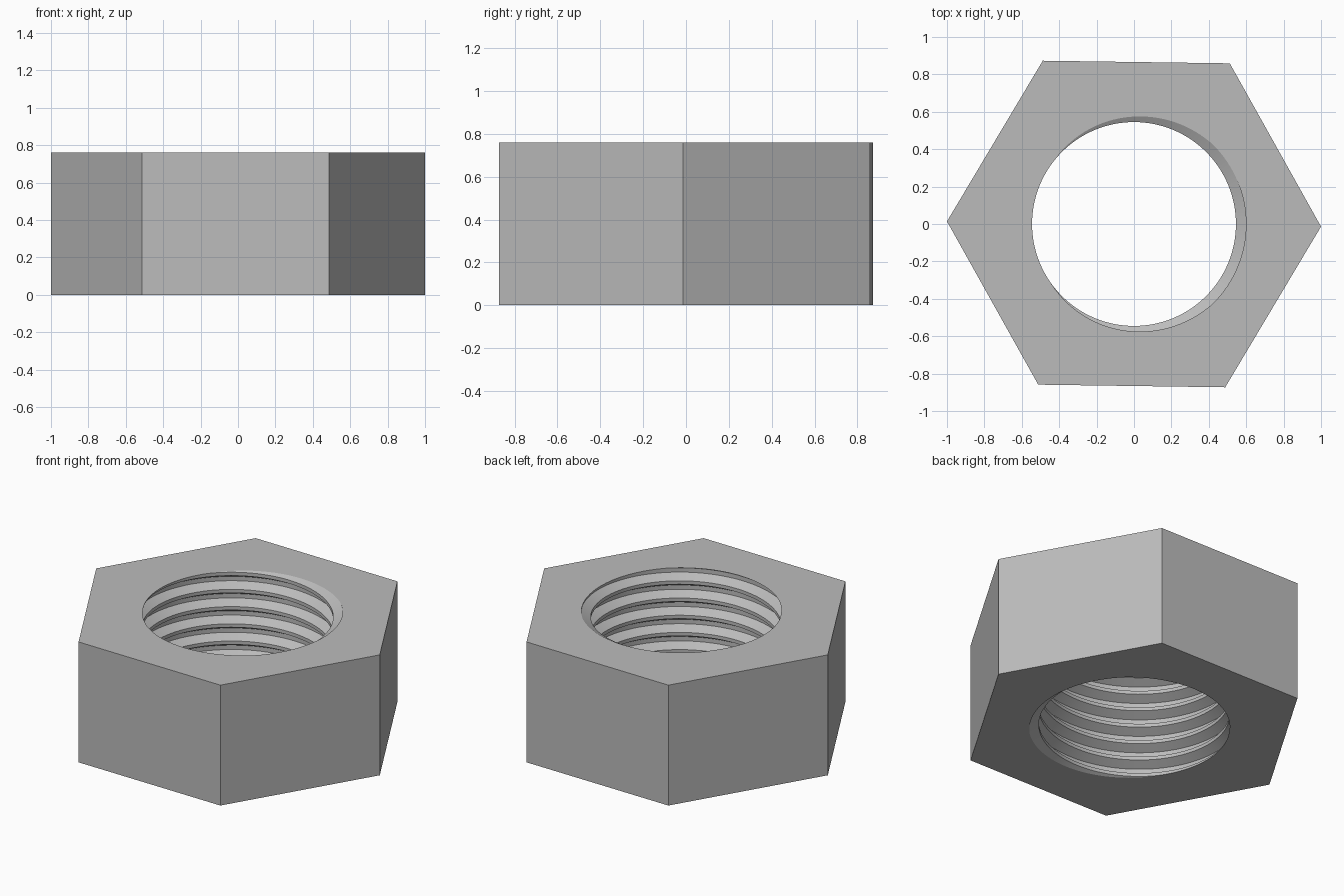
import bpy, bmesh
from math import sin, cos, tau, radians

cube = bpy.data.objects.get("Cube")
if cube:
    bpy.data.objects.remove(cube, do_unlink=True)

HEIGHT, TURNS, STEPS = 0.76, 7, 128
PITCH = HEIGHT / TURNS
MINOR, MAJOR = 0.545, 0.599
CREST, ROOT = 0.4, 0.125        # where the flank ends, in pitches from the root centre
TURN = radians(-0.8)            # slight rotation of the hexagon


def thread_radius(z, angle):
    """Radius of the threaded wall at a height and angle (right-handed)."""
    phase = (z / PITCH - angle / tau) % 1
    away = min(phase, 1 - phase)
    t = min(max((CREST - away) / (CREST - ROOT), 0), 1)
    return MINOR + (MAJOR - MINOR) * t


def thread_column(bm, angle):
    """Vertices up the wall at one angle, clipped to the nut's height."""
    column = []
    for k in range(-2, TURNS + 2):
        for f in (-CREST, -ROOT, ROOT, CREST):
            z = min(max(PITCH * (angle / tau + k + f), 0), HEIGHT)
            r = thread_radius(z, angle)
            column.append(bm.verts.new((r * cos(angle), r * sin(angle), z)))
    return column


bm = bmesh.new()

# Helical thread
columns = [thread_column(bm, tau * i / STEPS) for i in range(STEPS + 1)]
for a, b in zip(columns, columns[1:]):
    for i in range(len(a) - 1):
        bm.faces.new((a[i], b[i], b[i + 1], a[i + 1]))
bmesh.ops.remove_doubles(bm, verts=bm.verts[:], dist=0.0002)

# Hexagonal sides
hexes = [[bm.verts.new((cos(TURN + tau * i / 6), sin(TURN + tau * i / 6), z))
          for i in range(6)] for z in (0, HEIGHT)]
low, high = hexes
for i in range(6):
    j = (i + 1) % 6
    bm.faces.new((low[i], low[j], high[j], high[i]))

# Flat ends between the hexagon and the thread rim
for level in (0, HEIGHT):
    rim = [e for e in bm.edges
           if e.is_boundary and all(abs(v.co.z - level) < 0.0005 for v in e.verts)]
    bmesh.ops.triangle_fill(bm, edges=rim, use_beauty=True)
bmesh.ops.recalc_face_normals(bm, faces=bm.faces[:])

mesh = bpy.data.meshes.new("hex_nut")
bm.to_mesh(mesh)
bm.free()
nut = bpy.data.objects.new("hex_nut", mesh)
bpy.context.collection.objects.link(nut)

# Plain grey metal
steel = bpy.data.materials.new("grey_steel")
steel.use_nodes = True
colour = (0.5, 0.5, 0.5, 1)
steel.diffuse_color = colour
steel.node_tree.nodes["Principled BSDF"].inputs["Base Color"].default_value = colour
mesh.materials.append(steel)

bpy.context.view_layer.objects.active = nut
nut.select_set(True)
bpy.ops.object.shade_smooth_by_angle(angle=radians(25))
